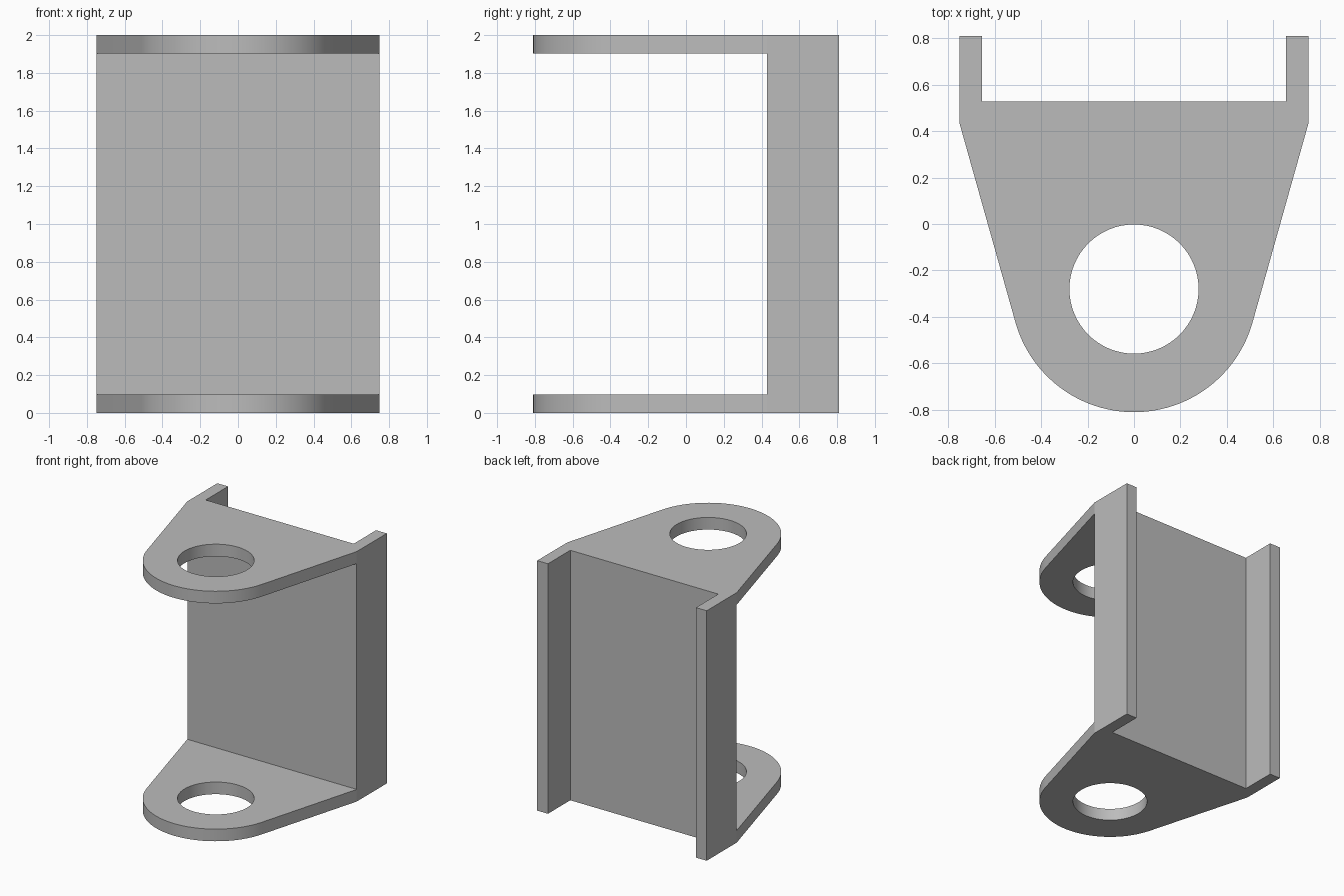
import bpy, bmesh, math

cube = bpy.data.objects.get("Cube")
if cube:
    bpy.data.objects.remove(cube, do_unlink=True)

HEIGHT, PLATE = 2.0, 0.097
HALF_W, BACK, WEB_FRONT, WEB_BACK, FLANGE_IN = 0.75, 0.81, 0.43, 0.527, 0.655
EYE_Y, EYE_R, HOLE_R = -0.28, 0.53, 0.278

grey = bpy.data.materials.new("plain grey")
grey.use_nodes = True
grey.diffuse_color = (0.5, 0.5, 0.5, 1)
grey.node_tree.nodes["Principled BSDF"].inputs["Base Color"].default_value = (0.5, 0.5, 0.5, 1)


def prism(name, outline, z0, z1):
    """Extrude a closed outline from z0 to z1."""
    bm = bmesh.new()
    base = bm.faces.new([bm.verts.new((x, y, z0)) for x, y in outline])
    top = bmesh.ops.extrude_face_region(bm, geom=[base])["geom"]
    bmesh.ops.translate(bm, vec=(0, 0, z1 - z0),
                        verts=[v for v in top if isinstance(v, bmesh.types.BMVert)])
    bmesh.ops.recalc_face_normals(bm, faces=bm.faces)
    mesh = bpy.data.meshes.new(name)
    bm.to_mesh(mesh)
    bm.free()
    mesh.materials.append(grey)
    obj = bpy.data.objects.new(name, mesh)
    bpy.context.collection.objects.link(obj)
    return obj


def arc(radius, start, end, steps):
    angles = [start + (end - start) * i / steps for i in range(steps + 1)]
    return [(radius * math.cos(a), EYE_Y + radius * math.sin(a)) for a in angles]


# Bracket outline: rear channel with tapered sides tangent to a round nose
rise = WEB_FRONT - EYE_Y
tangent = math.atan2(rise, HALF_W) - math.acos(EYE_R / math.hypot(HALF_W, rise))
outline = [(-FLANGE_IN, WEB_BACK), (-FLANGE_IN, BACK), (-HALF_W, BACK), (-HALF_W, WEB_FRONT)]
outline += arc(EYE_R, -math.pi - tangent, tangent, 48)
outline += [(-x, y) for x, y in reversed(outline[:4])]
bracket = prism("bracket", outline, 0, HEIGHT)

# Cutters: the gap between the two plates, and the pin hole through both
gap = prism("gap_cutter", [(-1, -1), (1, -1), (1, WEB_FRONT), (-1, WEB_FRONT)],
            PLATE, HEIGHT - PLATE)
hole = prism("hole_cutter", arc(HOLE_R, 0, math.tau, 64)[:-1], -0.1, HEIGHT + 0.1)

bpy.ops.object.select_all(action="DESELECT")
bracket.select_set(True)
bpy.context.view_layer.objects.active = bracket
for cutter in (gap, hole):
    cutter.hide_render = True
    mod = bracket.modifiers.new(cutter.name, "BOOLEAN")
    mod.operation, mod.solver, mod.object = "DIFFERENCE", "EXACT", cutter
    bpy.ops.object.modifier_apply(modifier=mod.name)
    bpy.data.objects.remove(cutter, do_unlink=True)

# Round nose and hole walls are smooth, all other edges stay sharp
bpy.ops.object.shade_smooth_by_angle(angle=math.radians(12))
